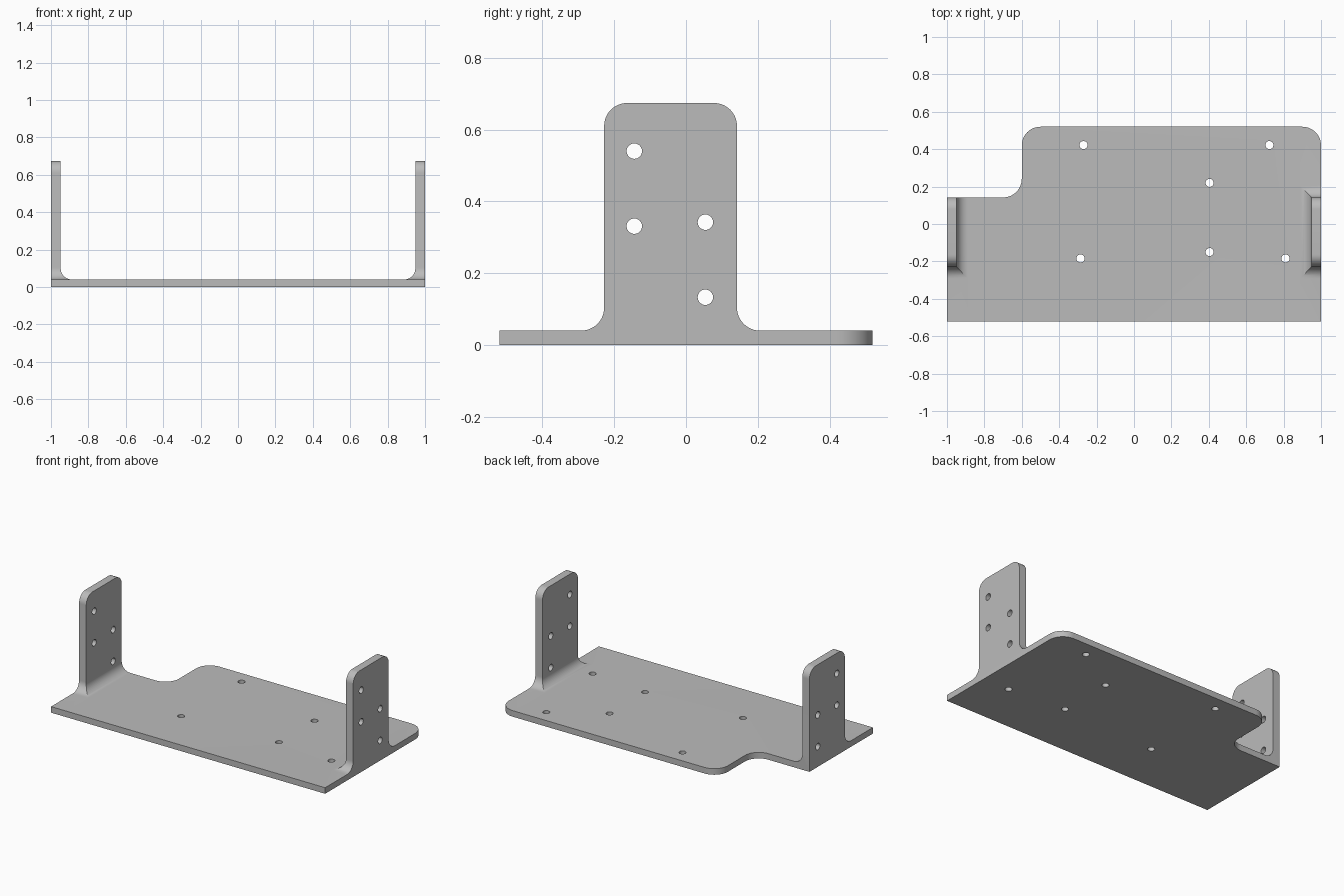
import bpy
import bmesh
from math import cos, sin, pi, radians
from mathutils import Vector, Matrix

cube = bpy.data.objects.get("Cube")
if cube:
    bpy.data.objects.remove(cube, do_unlink=True)

THICK, HEIGHT = 0.04, 0.674
POST_INNER, POST_FRONT, POST_BACK = 0.948, -0.228, 0.142
FILLET, CORNER, HOLE = 0.064, 0.1, 0.0215

# Maps from (profile u, profile v, depth) to x, y, z
AXES = {
    "x": lambda u, v, d: (d, u, v),
    "y": lambda u, v, d: (u, d, v),
    "z": lambda u, v, d: (u, v, d),
}


def rounded(corners, steps=12):
    """Outline with right-angled corners (u, v, radius) turned into arcs."""
    pts = []
    for i, (u, v, r) in enumerate(corners):
        p = Vector((u, v))
        if not r:
            pts.append(p)
            continue
        d1 = (Vector(corners[i - 1][:2]) - p).normalized()
        d2 = (Vector(corners[(i + 1) % len(corners)][:2]) - p).normalized()
        centre = p + r * (d1 + d2)
        for k in range(steps + 1):
            t = pi / 2 * k / steps
            pts.append(centre - r * (d2 * cos(t) + d1 * sin(t)))
    return pts


def prism(name, pts, axis, lo, hi):
    bm = bmesh.new()
    place = AXES[axis]
    a = [bm.verts.new(place(p[0], p[1], lo)) for p in pts]
    b = [bm.verts.new(place(p[0], p[1], hi)) for p in pts]
    bm.faces.new(a)
    bm.faces.new(b)
    for i in range(len(pts)):
        j = (i + 1) % len(pts)
        bm.faces.new((a[i], a[j], b[j], b[i]))
    bmesh.ops.recalc_face_normals(bm, faces=bm.faces)
    mesh = bpy.data.meshes.new(name)
    bm.to_mesh(mesh)
    bm.free()
    obj = bpy.data.objects.new(name, mesh)
    bpy.context.collection.objects.link(obj)
    return obj


def combine(target, tool, operation):
    mod = target.modifiers.new("cut", 'BOOLEAN')
    mod.operation, mod.solver, mod.object = operation, 'EXACT', tool
    bpy.context.view_layer.objects.active = target
    bpy.ops.object.modifier_apply(modifier=mod.name)
    bpy.data.objects.remove(tool, do_unlink=True)


def drill(target, u, v, axis, lo, hi):
    pts = [(u + HOLE * cos(2 * pi * k / 32), v + HOLE * sin(2 * pi * k / 32))
           for k in range(32)]
    combine(target, prism("hole_cutter", pts, axis, lo, hi), 'DIFFERENCE')


# Channel section: plate with an upright at each end and inner fillets
bracket = prism("mounting_bracket", rounded([
    (-1.1, 0, 0), (1.1, 0, 0), (1.1, 1, 0), (POST_INNER, 1, 0),
    (POST_INNER, THICK, 0.06), (-POST_INNER, THICK, 0.06),
    (-POST_INNER, 1, 0), (-1.1, 1, 0)]), "y", -0.8, 0.8)

# Side outline: rounded uprights flaring into the plate
side = prism("side_outline", rounded([
    (-0.7, -0.1, 0), (0.7, -0.1, 0), (0.7, THICK, 0),
    (POST_BACK, THICK, FILLET), (POST_BACK, HEIGHT, FILLET),
    (POST_FRONT, HEIGHT, FILLET), (POST_FRONT, THICK, FILLET),
    (-0.7, THICK, 0)]), "x", -1.2, 1.2)
combine(bracket, side, 'INTERSECT')

# Plan outline: notched back corner and rounded back corners
plan = prism("plan_outline", rounded([
    (-1, -0.52, 0), (1, -0.52, 0), (1, 0.52, CORNER), (-0.6, 0.52, CORNER),
    (-0.6, POST_BACK, CORNER), (-1, POST_BACK, 0)]), "z", -0.2, 1.2)
combine(bracket, plan, 'INTERSECT')

# Plate holes
for x, y in [(-0.27, 0.422), (0.724, 0.422), (0.404, 0.22),
             (0.404, -0.15), (-0.286, -0.184), (0.81, -0.184)]:
    drill(bracket, x, y, "z", -0.1, 0.1)

# Upright holes, through both ends
for y, z in [(-0.144, 0.54), (-0.144, 0.331), (0.054, 0.342), (0.054, 0.133)]:
    drill(bracket, y, z, "x", -1.2, 1.2)

# Bare metal colour
metal = bpy.data.materials.new("grey_metal")
metal.use_nodes = True
colour = (0.5, 0.5, 0.5, 1)
metal.diffuse_color = colour
metal.node_tree.nodes["Principled BSDF"].inputs["Base Color"].default_value = colour
bracket.data.materials.clear()
bracket.data.materials.append(metal)
for face in bracket.data.polygons:
    face.material_index = 0

bpy.ops.object.select_all(action='DESELECT')
bracket.select_set(True)
bpy.context.view_layer.objects.active = bracket
bpy.ops.object.shade_smooth_by_angle(angle=radians(25))
